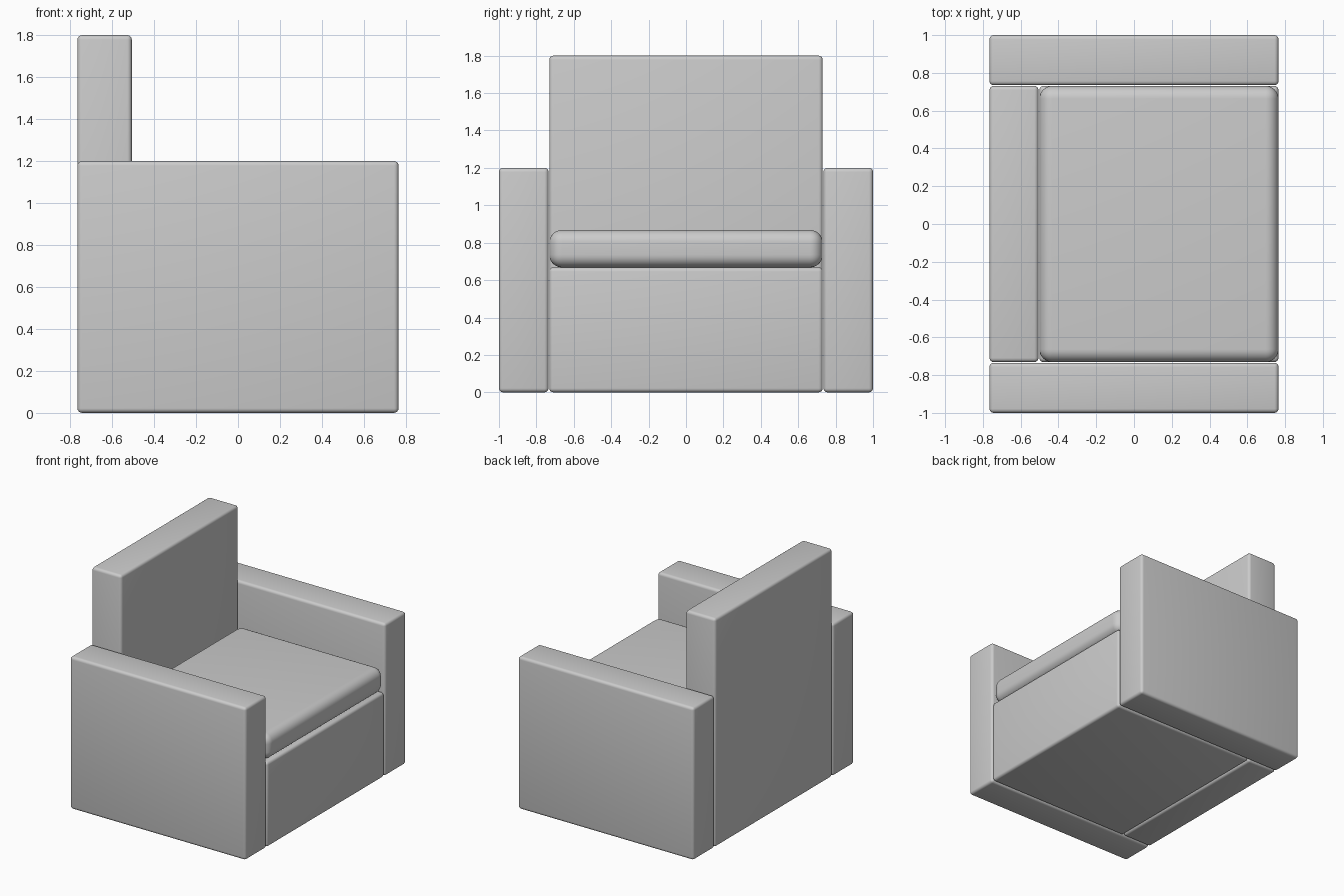
import bpy

if "Cube" in bpy.data.objects:
    bpy.data.objects.remove(bpy.data.objects["Cube"])


def soft_box(name, lo, hi, radius, segments):
    """Rounded box spanning the corners lo and hi."""
    bpy.ops.mesh.primitive_cube_add(size=1, location=[(a + b) / 2 for a, b in zip(lo, hi)])
    ob = bpy.context.object
    ob.name = name
    ob.scale = [b - a for a, b in zip(lo, hi)]
    bpy.ops.object.transform_apply(location=False, rotation=False, scale=True)
    bev = ob.modifiers.new("rounding", "BEVEL")
    bev.width = radius
    bev.segments = segments
    bpy.ops.object.modifier_apply(modifier=bev.name)
    bpy.ops.object.shade_smooth_by_angle()
    return ob


X = 0.765      # half depth of the chair
INNER = 0.731  # half width between the arms
SEAT_BACK = -0.501

# Arms on both sides
for side, y0, y1 in (("right", -1, -0.735), ("left", 0.735, 1)):
    soft_box(side + "_arm", (-X, y0, 0), (X, y1, 1.2), 0.022, 4)

# Tall backrest reaching the floor
soft_box("backrest", (-X, -INNER, 0), (-0.506, INNER, 1.8), 0.022, 4)

# Seat base and plump cushion
soft_box("seat_base", (SEAT_BACK, -INNER, 0), (X, INNER, 0.668), 0.022, 4)
soft_box("seat_cushion", (SEAT_BACK, -INNER, 0.668), (X, INNER, 0.868), 0.068, 8)
